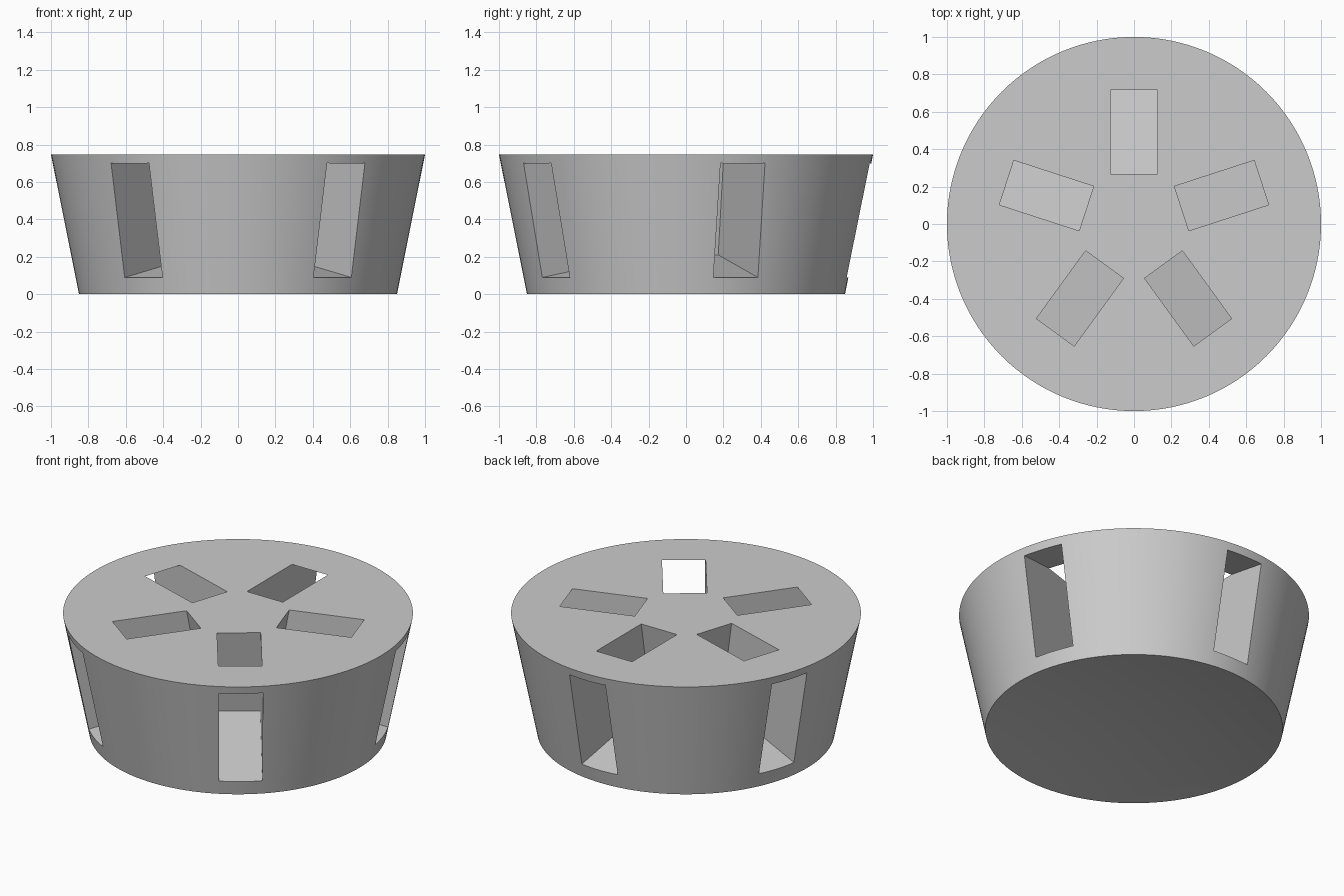
import bpy
import bmesh
import math
from mathutils import Matrix, Vector

cube = bpy.data.objects.get("Cube")
if cube:
    bpy.data.objects.remove(cube, do_unlink=True)

HEIGHT = 0.747
BASE_RADIUS = 0.85
DISH_DEPTH = 0.07
DISH_RINGS = 12
TILT = math.radians(10)
SLOTS = 5

# Plain grey material
grey = bpy.data.materials.new("grey")
grey.use_nodes = True
colour = (0.6, 0.6, 0.6, 1)
grey.diffuse_color = colour
grey.node_tree.nodes["Principled BSDF"].inputs["Base Color"].default_value = colour


def tapered_body():
    """Turned body: shallow dished underside, sloping wall, flat top."""
    profile = []
    for i in range(DISH_RINGS + 1):
        t = i / DISH_RINGS
        profile.append((BASE_RADIUS * t, 0, DISH_DEPTH * (1 - t * t)))
    profile += [(1, 0, HEIGHT), (0, 0, HEIGHT)]
    bm = bmesh.new()
    verts = [bm.verts.new(p) for p in profile]
    edges = [bm.edges.new(pair) for pair in zip(verts, verts[1:])]
    bmesh.ops.spin(bm, geom=verts + edges, cent=(0, 0, 0), axis=(0, 0, 1),
                   angle=math.tau, steps=128, use_merge=False)
    bmesh.ops.remove_doubles(bm, verts=bm.verts, dist=0.0001)
    bmesh.ops.recalc_face_normals(bm, faces=bm.faces)
    mesh = bpy.data.meshes.new("tapered_body")
    bm.to_mesh(mesh)
    bm.free()
    mesh.materials.append(grey)
    obj = bpy.data.objects.new("tapered_body", mesh)
    bpy.context.collection.objects.link(obj)
    return obj


def slot_cutter(index):
    """Tilted box running inward, breaking out through the side and the top."""
    inner, outer, low, high, width = 0.134, 1.3, 0.237, 0.86, 0.25
    bpy.ops.mesh.primitive_cube_add(size=1)
    cutter = bpy.context.object
    cutter.name = f"slot_cutter_{index + 1}"
    cutter.data.materials.append(grey)
    centre = Vector(((inner + outer) / 2, 0, (low + high) / 2))
    size = Matrix.Diagonal((outer - inner, width, high - low, 1))
    turn = Matrix.Rotation(math.radians(90) + index * math.tau / SLOTS, 4, 'Z')
    cutter.matrix_world = (turn @ Matrix.Rotation(TILT, 4, 'Y')
                           @ Matrix.Translation(centre) @ size)
    cutter.hide_render = True
    return cutter


# Cut the ring of slots
body = tapered_body()
cutters = [slot_cutter(i) for i in range(SLOTS)]
bpy.ops.object.select_all(action='DESELECT')
body.select_set(True)
bpy.context.view_layer.objects.active = body
for cutter in cutters:
    cut = body.modifiers.new("slot", 'BOOLEAN')
    cut.operation = 'DIFFERENCE'
    cut.solver = 'EXACT'
    cut.object = cutter
    bpy.ops.object.modifier_apply(modifier=cut.name)
for cutter in cutters:
    bpy.data.objects.remove(cutter, do_unlink=True)

# Smooth wall and dish, crisp rims and slot edges
bpy.ops.object.shade_smooth_by_angle(angle=math.radians(30))
